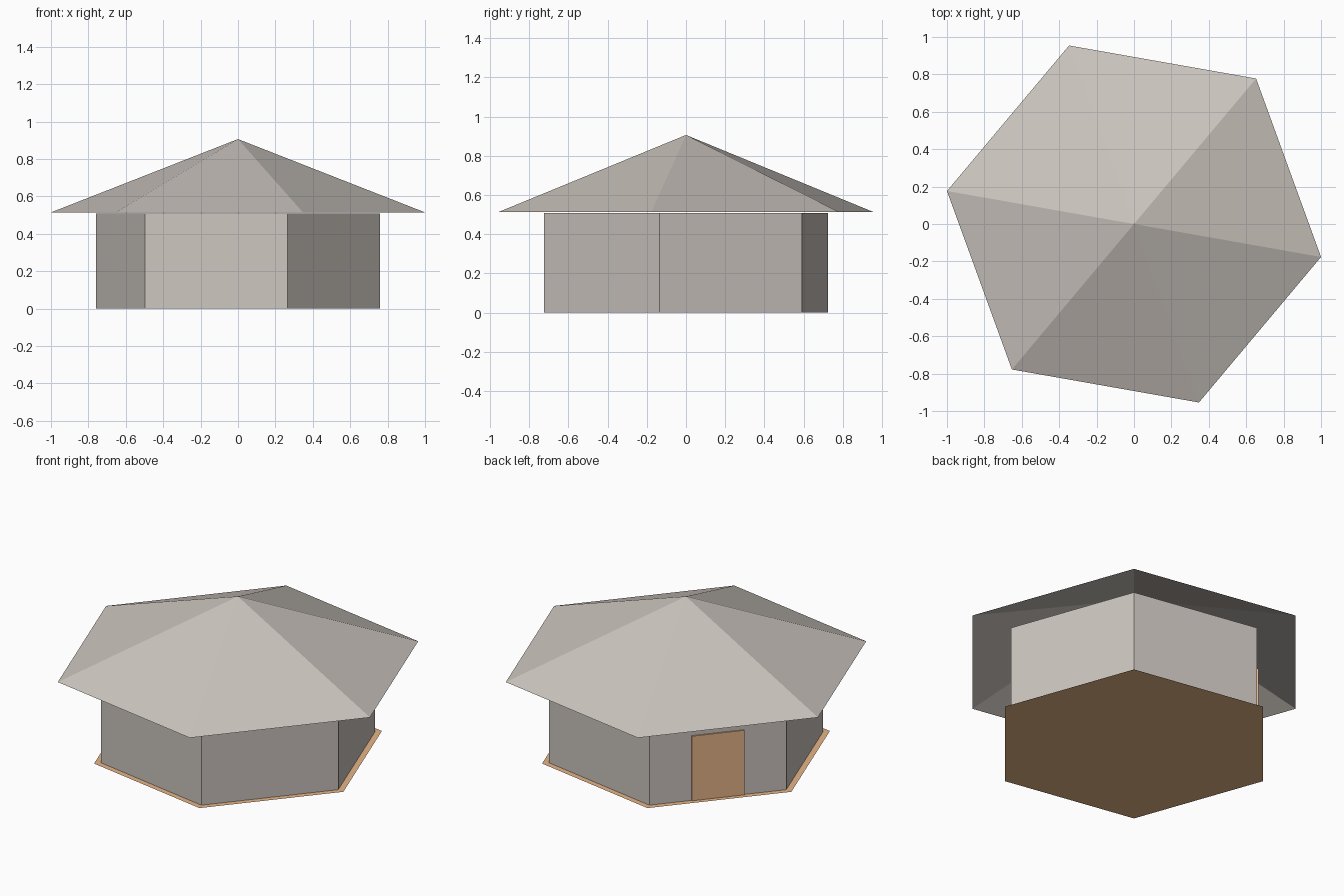
import bpy, bmesh
from math import cos, sin, radians

cube = bpy.data.objects.get("Cube")
if cube:
    bpy.data.objects.remove(cube, do_unlink=True)


def make_material(name, rgb):
    mat = bpy.data.materials.new(name)
    mat.use_nodes = True
    mat.diffuse_color = (*rgb, 1)
    bsdf = mat.node_tree.nodes["Principled BSDF"]
    bsdf.inputs["Base Color"].default_value = (*rgb, 1)
    return mat


stone = make_material("warm grey", (0.60, 0.555, 0.515))
wood = make_material("tan wood", (0.80, 0.46, 0.25))

SIDES, TURN = 6, -10      # hexagonal plan, turned slightly about z
WALL_R = 0.772


def ring(bm, radius, z):
    """Corner vertices of the hexagonal plan at one height."""
    angles = [radians(TURN + i * 360 / SIDES) for i in range(SIDES)]
    return [bm.verts.new((radius * cos(a), radius * sin(a), z)) for a in angles]


def finish(bm, name, mat):
    mesh = bpy.data.meshes.new(name)
    bm.to_mesh(mesh)
    bm.free()
    mesh.materials.append(mat)
    obj = bpy.data.objects.new(name, mesh)
    bpy.context.collection.objects.link(obj)
    return obj


# Floor: a thin sheet that reaches a little beyond the walls
bm = bmesh.new()
bm.faces.new(ring(bm, 0.811, 0))
finish(bm, "floor", wood)

# Walls: open hexagonal band
bm = bmesh.new()
low, high = ring(bm, WALL_R, 0), ring(bm, WALL_R, 0.507)
for i in range(SIDES):
    j = (i + 1) % SIDES
    bm.faces.new((low[i], low[j], high[j], high[i]))
finish(bm, "walls", stone)

# Roof: open six-sided pyramid with wide eaves
bm = bmesh.new()
eaves = ring(bm, 1.0154, 0.514)
peak = bm.verts.new((0, 0, 0.906))
for i in range(SIDES):
    bm.faces.new((eaves[i], eaves[(i + 1) % SIDES], peak))
finish(bm, "roof", stone)

# Door: thin plate centred on the back left wall
DOOR_W, DOOR_H, DOOR_T = 0.294, 0.388, 0.008
bm = bmesh.new()
bmesh.ops.create_cube(bm, size=1)
bmesh.ops.scale(bm, vec=(DOOR_T, DOOR_W, DOOR_H), verts=bm.verts)
door = finish(bm, "door", wood)
facing = radians(TURN + 150)
reach = WALL_R * cos(radians(30)) + DOOR_T / 2
door.location = (reach * cos(facing), reach * sin(facing), DOOR_H / 2 + 0.001)
door.rotation_euler.z = facing
